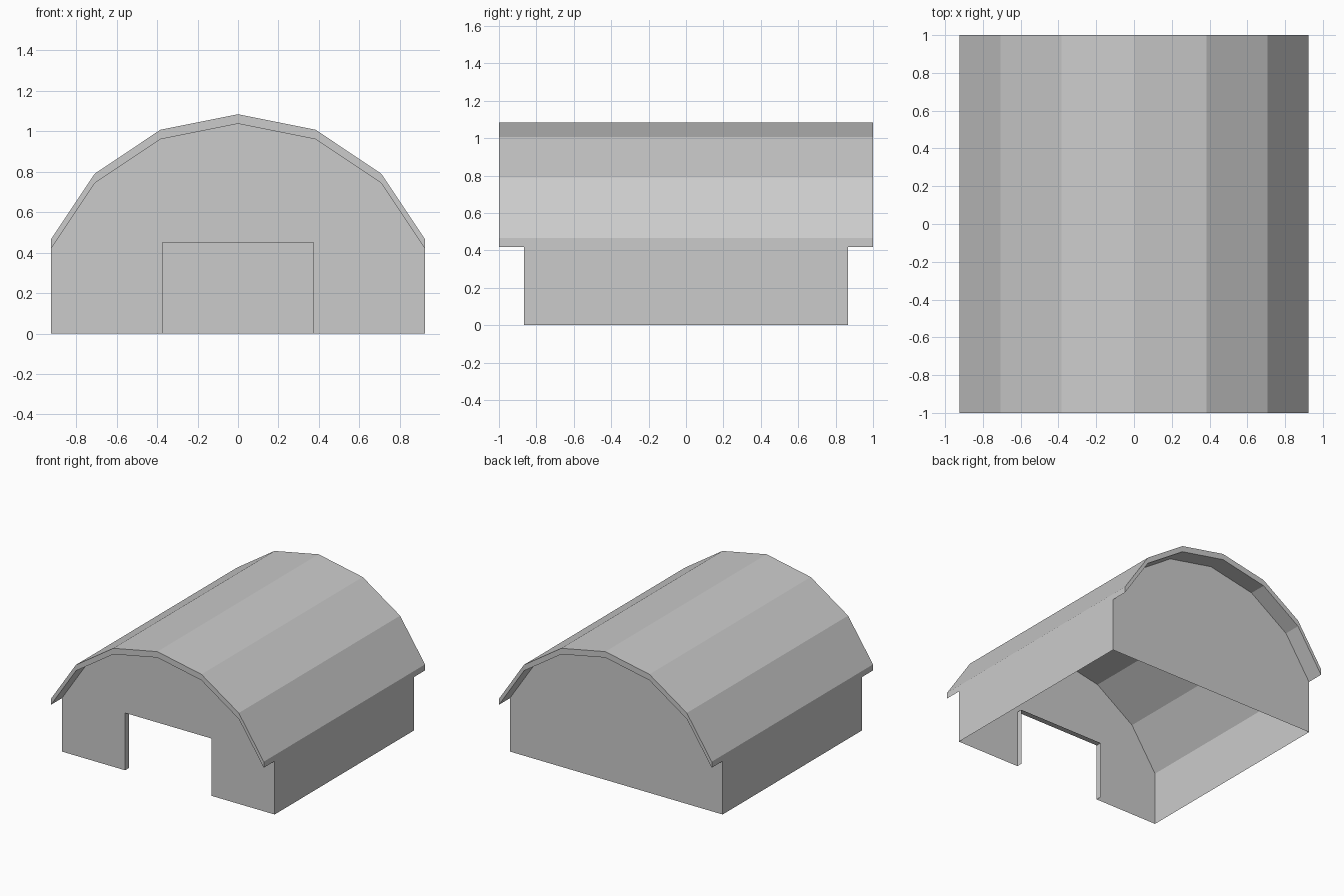
import bpy, math

if "Cube" in bpy.data.objects:
    bpy.data.objects.remove(bpy.data.objects["Cube"])

LIFT, THICK = 0.083, 0.047      # roof arc height offset and roof thickness
ROOF_Y, WALL_Y = 1.0, 0.865     # half lengths
DOOR_X, DOOR_Z, JAMB = 0.374, 0.45, 0.045


def make(name, verts, faces):
    mesh = bpy.data.meshes.new(name)
    mesh.from_pydata(verts, [], faces)
    mesh.update()
    obj = bpy.data.objects.new(name, mesh)
    bpy.context.collection.objects.link(obj)
    return obj


def at(profile, y):
    return [(x, y, z) for x, z in profile]


def strip(n, closed=False):
    """Quads joining two n-point rings."""
    return [(i, n + i, n + (i + 1) % n, (i + 1) % n) for i in range(n if closed else n - 1)]


# Six-facet arc, listed right to left
arc = [(math.cos(math.radians(22.5 * k)), LIFT + math.sin(math.radians(22.5 * k)))
       for k in range(1, 8)]
under = [(x, z - THICK) for x, z in arc]

# Roof: solid curved slab overhanging both ends
n = len(arc)
section = arc + under[::-1]
m = len(section)
caps = [(i, i + 1, m - 2 - i, m - 1 - i) for i in range(n - 1)]
faces = strip(m, True) + caps + [tuple(m + i for i in f[::-1]) for f in caps]
make("roof", at(section, -ROOF_Y), [f for f in faces]).data.update()
roof = bpy.data.objects["roof"]
bpy.data.objects.remove(roof)
roof = make("roof", at(section, -ROOF_Y) + at(section, ROOF_Y), faces)

# Side walls: thin sheets under the eaves
w, eave = under[0]
for side, s in (("right", 1), ("left", -1)):
    quad = [(s * w, -WALL_Y, 0), (s * w, WALL_Y, 0), (s * w, WALL_Y, eave), (s * w, -WALL_Y, eave)]
    make(side + "_wall", quad, [(0, 1, 2, 3) if s > 0 else (3, 2, 1, 0)])

# Back wall
back = [(-w, 0), (w, 0)] + under
make("back_wall", at(back, WALL_Y), [tuple(reversed(range(len(back))))])

# Front wall with the doorway cut from its outline
door = [(-DOOR_X, 0), (-DOOR_X, DOOR_Z), (DOOR_X, DOOR_Z), (DOOR_X, 0)]
front = [(-w, 0)] + door + [(w, 0)] + under
make("front_wall", at(front, -WALL_Y), [tuple(range(len(front)))])

# Door lining turned inward around the opening
make("door_lining", at(door, -WALL_Y) + at(door, -WALL_Y + JAMB), strip(4))
